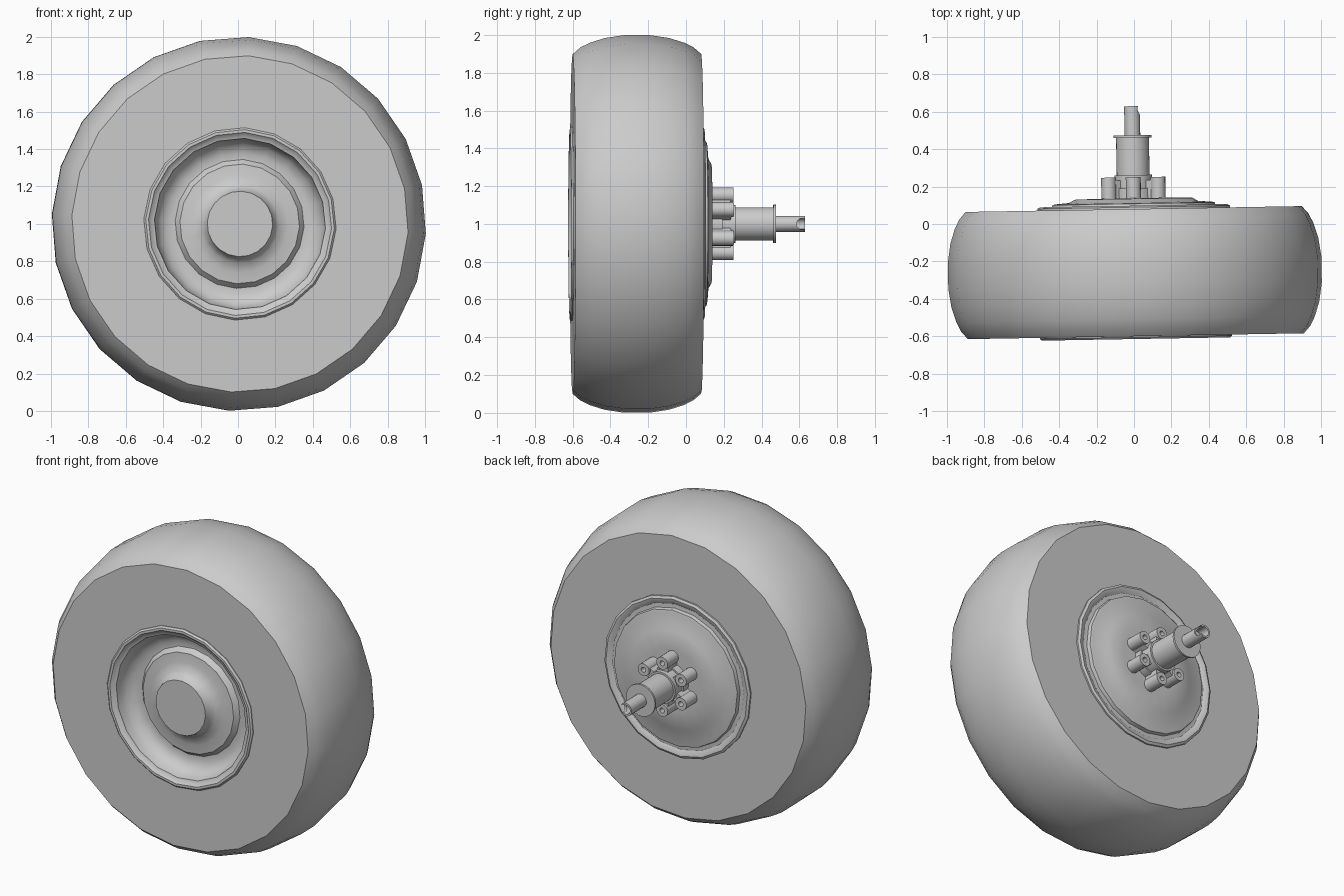
import bpy, bmesh, math
from mathutils import Matrix, Vector

cube = bpy.data.objects.get("Cube")
if cube:
    bpy.data.objects.remove(cube)

grey = bpy.data.materials.new("plain_grey")
grey.use_nodes = True
COLOUR = (0.6, 0.6, 0.6, 1)
grey.diffuse_color = COLOUR
grey.node_tree.nodes["Principled BSDF"].inputs["Base Color"].default_value = COLOUR

# The whole wheel is steered very slightly about the vertical
PLACE = Matrix.Translation((0, 0, 1)) @ Matrix.Rotation(math.radians(1), 4, 'Z')


def finish(name, bm, smooth=True):
    bmesh.ops.recalc_face_normals(bm, faces=bm.faces)
    mesh = bpy.data.meshes.new(name)
    bm.to_mesh(mesh)
    bm.free()
    mesh.materials.append(grey)
    obj = bpy.data.objects.new(name, mesh)
    bpy.context.collection.objects.link(obj)
    obj.matrix_world = PLACE
    if smooth:
        bpy.ops.object.select_all(action='DESELECT')
        obj.select_set(True)
        bpy.context.view_layer.objects.active = obj
        bpy.ops.object.shade_smooth_by_angle(angle=math.radians(35))
    return obj


def lathe(name, profile, sides=24, x=0, z=0, turn=3, closed=False):
    """Spin (radius, y) points round the axle direction."""
    bm = bmesh.new()
    start = Matrix.Rotation(math.radians(turn), 3, 'Y')
    verts = [bm.verts.new(start @ Vector((0, y, r))) for r, y in profile]
    pairs = list(zip(verts, verts[1:]))
    if closed:
        pairs.append((verts[-1], verts[0]))
    edges = [bm.edges.new(p) for p in pairs]
    bmesh.ops.spin(bm, geom=verts + edges, cent=(0, 0, 0), axis=(0, 1, 0),
                   angle=math.tau, steps=sides, use_duplicate=False)
    bmesh.ops.remove_doubles(bm, verts=bm.verts, dist=0.0005)
    bmesh.ops.translate(bm, verts=bm.verts, vec=(x, 0, z))
    return finish(name, bm)


# Tyre: rounded tread with flat side walls
half = [(1.0, 0.07), (0.985, 0.17), (0.96, 0.25), (0.935, 0.3), (0.9, 0.34), (0.49, 0.34)]
MID = -0.26
lathe("tyre", [(r, MID - w) for r, w in reversed(half)] + [(r, MID + w) for r, w in half])

# Front rim: raised lip, deep well, raised plate and hub cap
lathe("front_rim", [(0.515, -0.59), (0.515, -0.605), (0.505, -0.615), (0.49, -0.615),
                    (0.475, -0.6), (0.458, -0.595), (0.45, -0.55), (0.425, -0.51),
                    (0.38, -0.49), (0.345, -0.49), (0.32, -0.52), (0.26, -0.525),
                    (0.21, -0.54), (0.185, -0.57), (0.175, -0.6), (0, -0.6)], 20)

# Back rim: lip, shallow groove and stepped plate
lathe("back_rim", [(0.515, 0.07), (0.515, 0.09), (0.5, 0.098), (0.485, 0.095),
                   (0.465, 0.083), (0.44, 0.085), (0.435, 0.108), (0.42, 0.112),
                   (0.345, 0.118), (0.315, 0.135), (0.2, 0.138), (0, 0.138)], 20)

# Axle core with end collar
lathe("axle_core", [(0, 0.13), (0.11, 0.13), (0.11, 0.19), (0.1, 0.19), (0.1, 0.262),
                    (0.088, 0.262), (0.088, 0.462), (0.102, 0.462), (0.102, 0.475),
                    (0, 0.475)], 32)

# Six hollow lugs, each joined to the core by a web
for i in range(6):
    a = math.tau * i / 6
    x, z = 0.152 * math.sin(a), 0.152 * math.cos(a)
    lathe(f"lug_{i + 1}", [(0.016, 0.13), (0.04, 0.13), (0.04, 0.25), (0.016, 0.25)],
          16, x, z, closed=True)
    bm = bmesh.new()
    bmesh.ops.create_cube(bm, size=1)
    bmesh.ops.transform(bm, verts=bm.verts, matrix=Matrix.Rotation(a, 4, 'Y')
                        @ Matrix.Translation((0, 0.185, 0.105))
                        @ Matrix.Diagonal((0.06, 0.1, 0.06, 1)))
    finish(f"lug_web_{i + 1}", bm, smooth=False)

# Hollow end pin with a rounded notch in its left side
pin = lathe("end_pin", [(0, 0.47), (0.042, 0.47), (0.042, 0.63), (0.03, 0.63),
                        (0.03, 0.56), (0, 0.56)], 20)
bm = bmesh.new()
bmesh.ops.create_cone(bm, cap_ends=True, segments=20, radius1=0.03, radius2=0.03, depth=0.06,
                      matrix=Matrix.Translation((0.045, 0.615, 0)) @ Matrix.Rotation(math.pi / 2, 4, 'Y'))
cutter = finish("notch_cutter", bm, smooth=False)
cutter.hide_render = True
cutter.hide_set(True)
cut = pin.modifiers.new("notch", 'BOOLEAN')
cut.operation = 'DIFFERENCE'
cut.object = cutter
cut.solver = 'EXACT'
